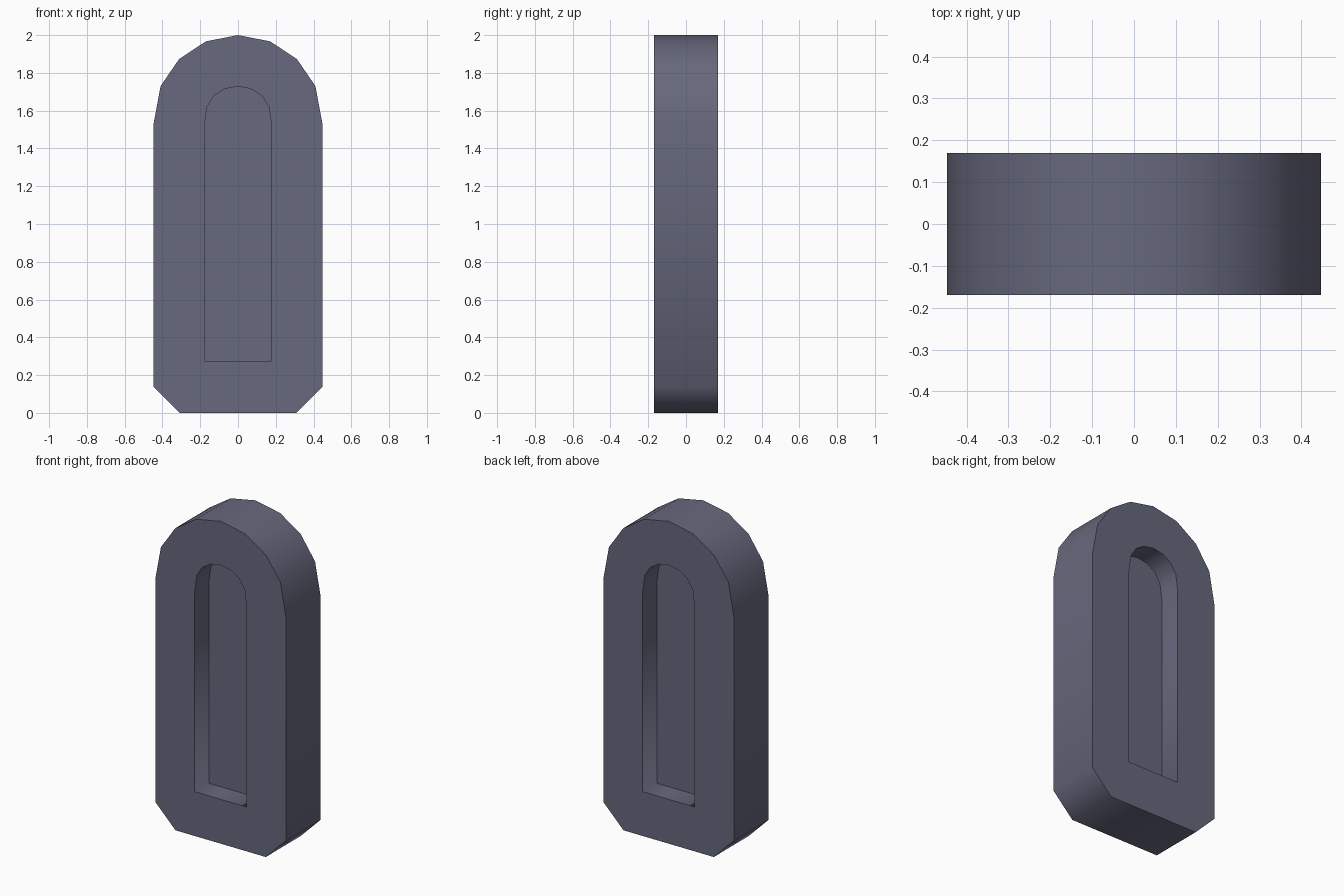
import bpy, bmesh

if "Cube" in bpy.data.objects:
    bpy.data.objects.remove(bpy.data.objects["Cube"])

HALF_DEPTH = 0.17   # outer half thickness
FLOOR = 0.032       # half thickness of the web between the two recesses


def mirrored(half):
    """Close a right-hand half outline (bottom to top centre) symmetrically."""
    return half + [(-x, z) for x, z in reversed(half[:-1])]


# Outer outline: chamfered base, straight sides, faceted arch
outer = mirrored([(0.31, 0), (0.447, 0.137), (0.447, 1.53), (0.41, 1.73),
                  (0.312, 1.873), (0.17, 1.967), (0, 2)])
# Recess outline: square base, narrow arch
inner = mirrored([(0.178, 0.275), (0.178, 1.52), (0.164, 1.62),
                  (0.126, 1.68), (0.068, 1.716), (0, 1.728)])

bm = bmesh.new()


def ring(points, y):
    verts = [bm.verts.new((x, y, z)) for x, z in points]
    edges = [bm.edges.new((v, verts[(i + 1) % len(verts)])) for i, v in enumerate(verts)]
    return verts, edges


def wall(a, b):
    for i in range(len(a)):
        j = (i + 1) % len(a)
        bm.faces.new((a[i], a[j], b[j], b[i])).smooth = True


rims, crisp = [], []
for side in (-1, 1):
    rim, rim_edges = ring(outer, side * HALF_DEPTH)
    lip, lip_edges = ring(inner, side * HALF_DEPTH)
    base, base_edges = ring(inner, side * FLOOR)
    # Flat face around the recess, recess wall and recess floor
    bmesh.ops.triangle_fill(bm, edges=rim_edges + lip_edges, use_beauty=True,
                            normal=(0, side, 0))
    wall(lip, base)
    bm.faces.new(base)
    rims.append(rim)
    crisp += rim_edges + lip_edges + base_edges

# Outer side band
wall(*rims)
for e in crisp:
    e.smooth = False
bmesh.ops.recalc_face_normals(bm, faces=bm.faces)

mesh = bpy.data.meshes.new("arched_slab")
bm.to_mesh(mesh)
bm.free()
slab = bpy.data.objects.new("arched_slab", mesh)
bpy.context.collection.objects.link(slab)

mat = bpy.data.materials.new("slate_grey")
mat.diffuse_color = (0.135, 0.14, 0.205, 1)
mat.use_nodes = True
mat.node_tree.nodes["Principled BSDF"].inputs["Base Color"].default_value = mat.diffuse_color
mesh.materials.append(mat)
